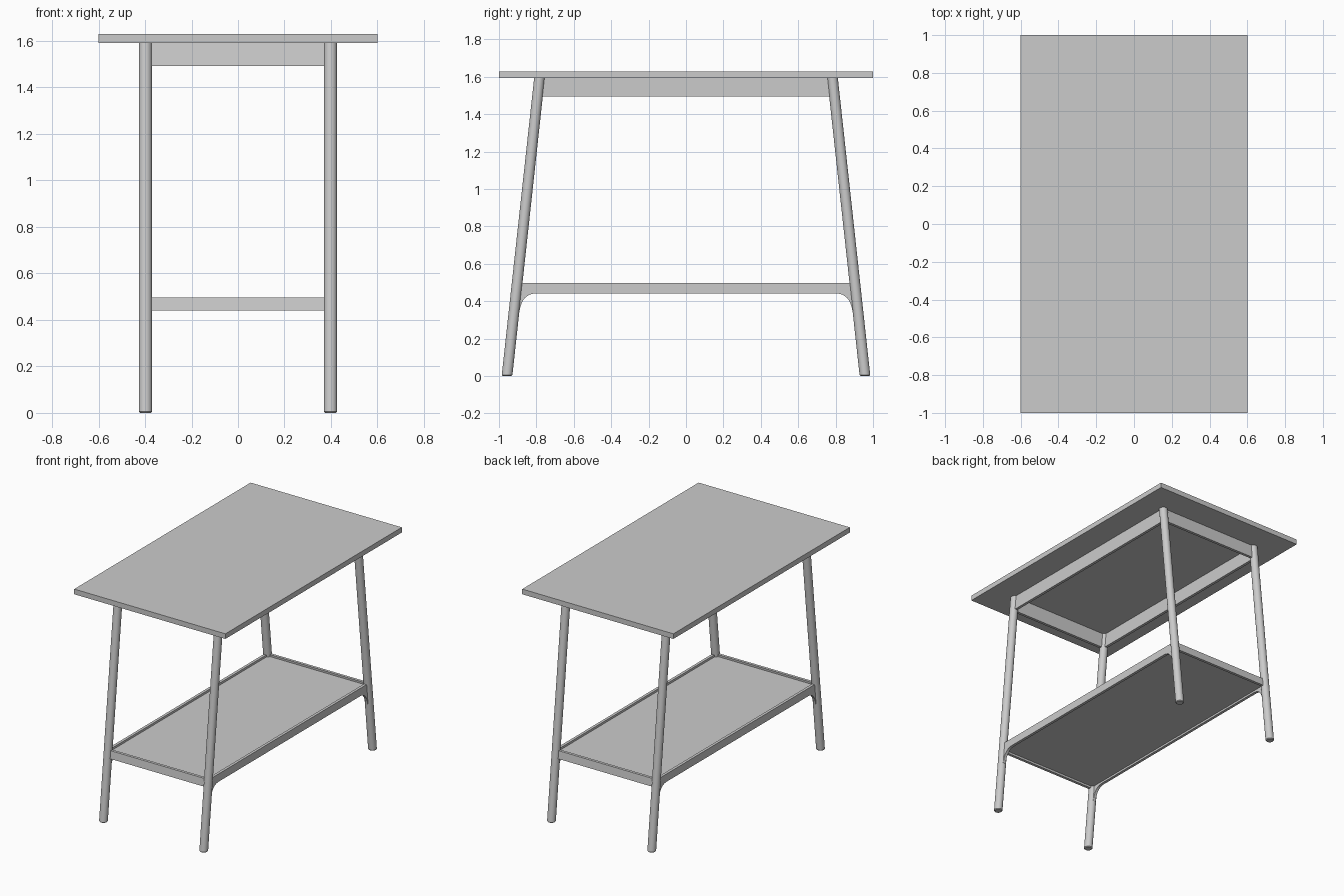
import bpy, bmesh, math

if "Cube" in bpy.data.objects:
    bpy.data.objects.remove(bpy.data.objects["Cube"])

LEG_X, LEG_R = 0.398, 0.0285
TOP_Z, TOP_H = 1.592, 0.037


def leg_y(z):
    # centre line of the splayed legs
    return 0.957 - 0.109 * z


def finish(name, bm, smooth=False):
    bmesh.ops.recalc_face_normals(bm, faces=bm.faces)
    me = bpy.data.meshes.new(name)
    bm.to_mesh(me)
    bm.free()
    ob = bpy.data.objects.new(name, me)
    bpy.context.collection.objects.link(ob)
    if smooth:
        bpy.ops.object.select_all(action='DESELECT')
        ob.select_set(True)
        bpy.context.view_layer.objects.active = ob
        bpy.ops.object.shade_smooth_by_angle(angle=math.radians(30))
    return ob


def extrude_x(name, profile, x, width):
    # y-z profile extruded along x, centred on x
    bm = bmesh.new()
    f = bm.faces.new([bm.verts.new((x - width / 2, y, z)) for y, z in profile])
    ext = bmesh.ops.extrude_face_region(bm, geom=[f])
    verts = [v for v in ext['geom'] if isinstance(v, bmesh.types.BMVert)]
    bmesh.ops.translate(bm, verts=verts, vec=(width, 0, 0))
    return finish(name, bm)


def box(name, hx, hy, z0, z1):
    return extrude_x(name, [(-hy, z0), (hy, z0), (hy, z1), (-hy, z1)], 0, 2 * hx)


def leg(name, sx, sy):
    # round leg with level ends and a small eased foot
    bm = bmesh.new()
    n, rings = 32, []
    for z, r in ((0, LEG_R - 0.005), (0.005, LEG_R), (TOP_Z, LEG_R)):
        rings.append([bm.verts.new((sx * LEG_X + r * math.cos(2 * math.pi * i / n),
                                    sy * leg_y(z) + r * math.sin(2 * math.pi * i / n), z))
                      for i in range(n)])
    for a, b in zip(rings, rings[1:]):
        for i in range(n):
            bm.faces.new((a[i], a[(i + 1) % n], b[(i + 1) % n], b[i]))
    bm.faces.new(rings[0])
    bm.faces.new(rings[-1])
    finish(name, bm, True)


def end_board(name, sy, z0, z1, t=0.02):
    # cross board leaning with the legs
    p = [(sy * (leg_y(z) + d), z) for z, d in
         ((z0, -t / 2), (z0, t / 2), (z1, t / 2), (z1, -t / 2))]
    extrude_x(name, p, 0, 2 * LEG_X)


# Table top and shelf panel
box("table_top", 0.6, 1.0, TOP_Z, TOP_Z + TOP_H)
box("shelf_panel", LEG_X - 0.005, leg_y(0.47) - 0.005, 0.455, 0.482)

# Lower rail half profile: straight underside curving down into the leg
curve = [(0.80, 0.441)]
p0, p1, p2 = (0.80, 0.441), (0.877, 0.441), (0.89, 0.345)
for i in range(1, 11):
    t = i / 10
    curve.append(tuple((1 - t) ** 2 * a + 2 * t * (1 - t) * b + t * t * c
                       for a, b, c in zip(p0, p1, p2)))
half = curve + [(leg_y(0.345), 0.345), (leg_y(0.497), 0.497)]
rail = half + [(-y, z) for y, z in reversed(half)]

# Upper apron profile
z0 = 1.493
apron = [(-leg_y(z0), z0), (leg_y(z0), z0), (leg_y(TOP_Z), TOP_Z), (-leg_y(TOP_Z), TOP_Z)]

for s, side, end in ((-1, "left", "front"), (1, "right", "back")):
    extrude_x(side + "_shelf_rail", rail, s * LEG_X, 0.02)
    extrude_x(side + "_apron", apron, s * LEG_X, 0.02)
    end_board(end + "_shelf_rail", s, 0.441, 0.497)
    end_board(end + "_apron", s, z0, TOP_Z)
    for sy, e in ((-1, "front"), (1, "back")):
        leg(e + "_" + side + "_leg", s, sy)
